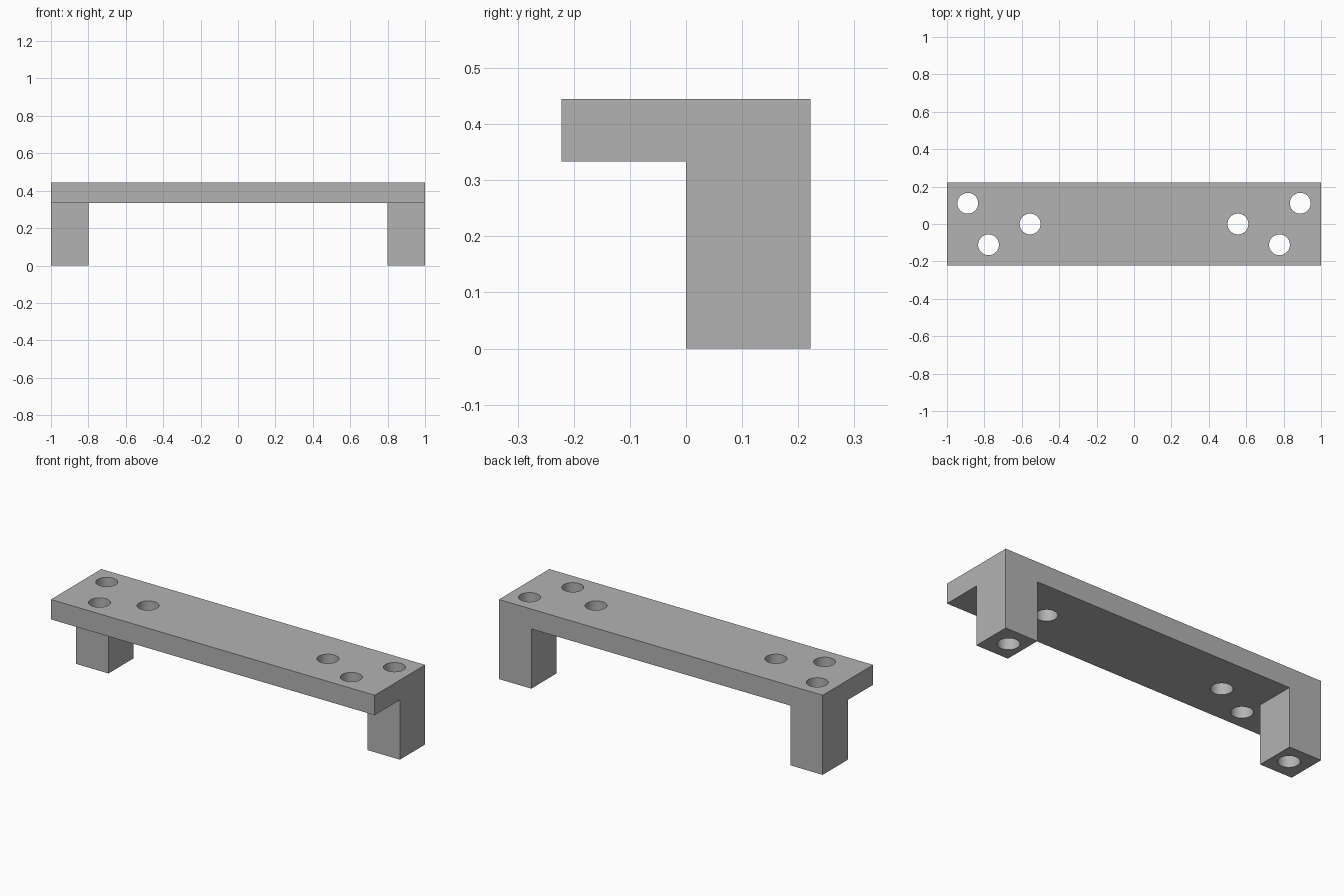
import bpy

cube = bpy.data.objects.get("Cube")
if cube:
    bpy.data.objects.remove(cube, do_unlink=True)

# Overall sizes, one unit is a ninth of half the length
U = 1 / 9
HALF_DEPTH, HEIGHT, PLATE_BOTTOM = 2 * U, 4 * U, 3 * U
LEG_WIDTH, HOLE_RADIUS = 0.2, U / 2

grey = bpy.data.materials.new("plain grey")
grey.use_nodes = True
colour = (0.45, 0.45, 0.45, 1)
grey.diffuse_color = colour
grey.node_tree.nodes["Principled BSDF"].inputs["Base Color"].default_value = colour


def box(name, low, high):
    bpy.ops.mesh.primitive_cube_add(size=1)
    ob = bpy.context.object
    ob.name = name
    for v in ob.data.vertices:
        v.co = [(h if c > 0 else l) for c, l, h in zip(v.co, low, high)]
    ob.data.materials.append(grey)
    return ob


def boolean(target, tool, operation):
    mod = target.modifiers.new(tool.name, 'BOOLEAN')
    mod.operation = operation
    mod.solver = 'EXACT'
    mod.object = tool
    bpy.context.view_layer.objects.active = target
    bpy.ops.object.modifier_apply(modifier=mod.name)
    bpy.data.objects.remove(tool, do_unlink=True)


# Top plate
bracket = box("bracket", (-1, -HALF_DEPTH, PLATE_BOTTOM), (1, HALF_DEPTH, HEIGHT))

for side in (-1, 1):
    # Leg under the rear half of each end
    xs = sorted((side, side * (1 - LEG_WIDTH)))
    leg = box("leg", (xs[0], 0, 0), (xs[1], HALF_DEPTH, PLATE_BOTTOM))
    boolean(bracket, leg, 'UNION')

    # Screw holes, the outer one running down through the leg
    for x, y in ((8, 1), (7, -1), (5, 0)):
        bpy.ops.mesh.primitive_cylinder_add(
            vertices=48, radius=HOLE_RADIUS, depth=1,
            location=(side * x * U, y * U, HEIGHT / 2))
        cutter = bpy.context.object
        cutter.name = "hole_cutter"
        cutter.hide_render = True
        cutter.data.materials.append(grey)
        boolean(bracket, cutter, 'DIFFERENCE')

# Smooth hole walls, sharp edges
bpy.ops.object.select_all(action='DESELECT')
bracket.select_set(True)
bpy.context.view_layer.objects.active = bracket
bpy.ops.object.shade_smooth_by_angle()
